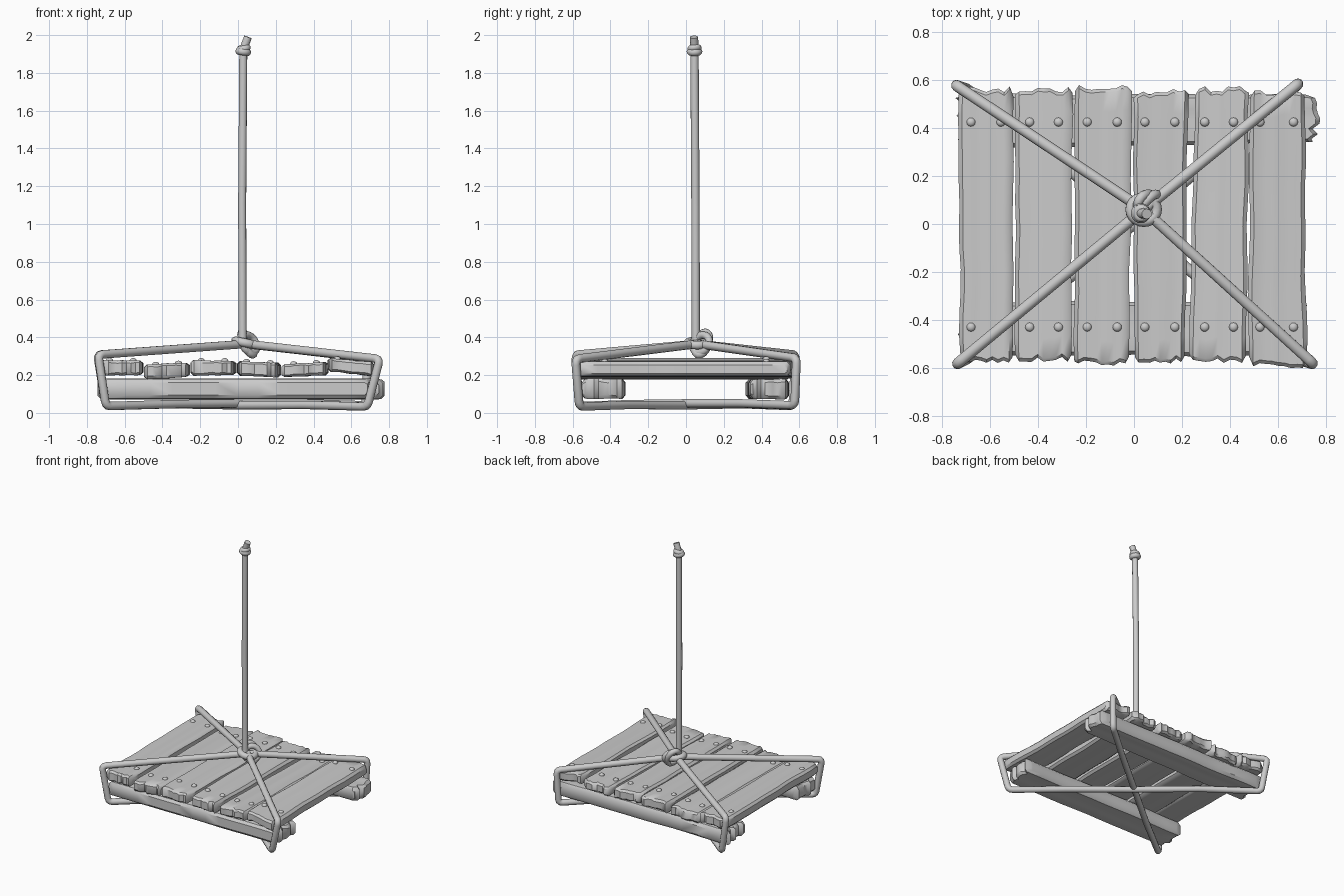
import bpy, bmesh, math, random
from mathutils import Vector, Matrix, noise

if "Cube" in bpy.data.objects:
    bpy.data.objects.remove(bpy.data.objects["Cube"])

random.seed(7)


def finish(name, bm, angle=40):
    bmesh.ops.recalc_face_normals(bm, faces=bm.faces)
    me = bpy.data.meshes.new(name)
    bm.to_mesh(me)
    bm.free()
    ob = bpy.data.objects.new(name, me)
    bpy.context.collection.objects.link(ob)
    bpy.ops.object.select_all(action='DESELECT')
    ob.select_set(True)
    bpy.context.view_layer.objects.active = ob
    bpy.ops.object.shade_smooth_by_angle(angle=math.radians(angle))
    return ob


# Weathered board along local y: wavy long edges, grooved faces, splintered ends
def board(name, edges0, edges1, y0, y1, z0, z1, jag, tilt=0.0, rotate=False):
    us = [0, .07, .18, .29, .4, .5, .61, .72, .83, .93, 1]
    n, segs = len(us), 12
    h, zc = (z1 - z0) / 2, (z0 + z1) / 2
    seed = random.uniform(0, 50)
    j0 = [random.uniform(0, jag) for _ in us]
    j1 = [random.uniform(0, jag) for _ in us]
    for j in (j0, j1):
        j[0] += .022
        j[-1] += .022
    groove = [random.uniform(0, .005) for _ in us]
    ts = [0, .012] + [i / segs for i in range(1, segs)] + [.988, 1]
    bm = bmesh.new()
    rings = []
    for k, t in enumerate(ts):
        end = k in (0, len(ts) - 1)
        a = edges0[0] + (edges1[0] - edges0[0]) * t
        b = edges0[1] + (edges1[1] - edges0[1]) * t
        a += .008 * noise.noise(Vector((seed, t * 5, 0)))
        b += .008 * noise.noise(Vector((seed, t * 5, 9)))
        rows = []
        for s in (1, -1):
            row = []
            for i, u in enumerate(us):
                lo, hi = y0 + j0[i], y1 - j1[i]
                y = lo + (hi - lo) * t
                hh = h - groove[i]
                if i in (0, n - 1):
                    hh = h * .6
                if end:
                    hh *= .66 + random.uniform(-.08, .08)
                x = a + (b - a) * u
                row.append(bm.verts.new((x, y, zc + s * hh + tilt * (u - .5))))
            rows.append(row)
        rings.append(rows)
    for r, q in zip(rings, rings[1:]):
        for i in range(n - 1):
            for s in (0, 1):
                bm.faces.new((r[s][i], r[s][i + 1], q[s][i + 1], q[s][i]))
        for i in (0, n - 1):
            bm.faces.new((r[0][i], r[1][i], q[1][i], q[0][i]))
    for r in (rings[0], rings[-1]):
        for i in range(n - 1):
            bm.faces.new((r[0][i], r[0][i + 1], r[1][i + 1], r[1][i]))
    if rotate:
        bmesh.ops.transform(bm, matrix=Matrix.Rotation(-math.pi / 2, 4, 'Z'), verts=bm.verts)
    return finish(name, bm)


# Rope: round tube along a path, corners softened
def rope(name, pts, r=.023, closed=False, soft=.03):
    pts = [Vector(p) for p in pts]
    path = []
    for i, p in enumerate(pts):
        if closed or soft == 0 or i in (0, len(pts) - 1):
            path.append(p)
            continue
        a = p + (pts[i - 1] - p).normalized() * soft
        b = p + (pts[i + 1] - p).normalized() * soft
        path += [a.lerp(p, t).lerp(p.lerp(b, t), t) for t in (0, .33, .67, 1)]
    cu = bpy.data.curves.new(name, 'CURVE')
    cu.dimensions = '3D'
    cu.bevel_depth, cu.bevel_resolution, cu.use_fill_caps = r, 3, True
    sp = cu.splines.new('POLY')
    sp.points.add(len(path) - 1)
    for q, p in zip(sp.points, path):
        q.co = (*p, 1)
    sp.use_cyclic_u = closed
    tmp = bpy.data.objects.new(name, cu)
    bpy.context.collection.objects.link(tmp)
    bpy.context.view_layer.update()
    me = tmp.to_mesh()
    bm = bmesh.new()
    bm.from_mesh(me)
    tmp.to_mesh_clear()
    bpy.data.objects.remove(tmp)
    bmesh.ops.remove_doubles(bm, verts=bm.verts, dist=.0001)
    return finish(name, bm, 50)


def ring(name, centre, rx, ry, rot, r):
    m = Matrix.Translation(centre)
    for ang, ax in rot:
        m = m @ Matrix.Rotation(math.radians(ang), 4, ax)
    pts = [m @ Vector((rx * math.cos(a), ry * math.sin(a), 0))
           for a in (2 * math.pi * i / 20 for i in range(20))]
    return rope(name, pts, r, True)


# Deck planks: front edges, back edges, y range, z range, sideways tilt
planks = [
    ((-.725, -.508), (-.732, -.502), -.58, .575, .197, .28, 0),
    ((-.495, -.262), (-.495, -.258), -.577, .575, .182, .263, .012),
    ((-.248, -.022), (-.247, -.008), -.595, .585, .196, .28, 0),
    ((.002, .212), (-.003, .226), -.585, .563, .19, .272, -.01),
    ((.23, .467), (.255, .48), -.58, .576, .192, .266, .012),
    ((.476, .72), (.486, .711), -.602, .56, .205, .282, -.025),
]
nail_x = [(-.68, -.555), (-.435, -.315), (-.195, -.07),
          (.045, .17), (.295, .415), (.525, .665)]
for i, (e0, e1, y0, y1, z0, z1, tilt) in enumerate(planks):
    board(f"deck_plank_{i + 1}", e0, e1, y0, y1, z0, z1, .026, tilt)
    # Domed nail heads
    bm = bmesh.new()
    for x in nail_x[i]:
        for y in (-.43, .425):
            u = (x - e0[0]) / (e0[1] - e0[0]) - .5
            m = Matrix.Translation((x, y, z1 - .004 + tilt * u)) @ Matrix.Diagonal((1, 1, .75, 1))
            bmesh.ops.create_uvsphere(bm, u_segments=12, v_segments=8, radius=.019, matrix=m)
    finish(f"nails_{i + 1}", bm)

# Cross beams under the deck (local x becomes -y after the turn)
board("front_beam", (.325, .545), (.325, .55), -.735, .725, .072, .183, .035, rotate=True)
board("back_beam", (-.54, -.315), (-.54, -.34), -.745, .778, .07, .182, .04, rotate=True)

# Sling ropes: two diagonal loops round the deck, meeting at the knot
K = (.04, .06, .365)
rope("sling_rope_a", [K, (-.74, -.585, .308), (-.70, -.565, .036), (-.36, -.30, .046),
                      (0, 0, .05), (.36, .3, .05), (.675, .575, .04), (.685, .585, .29), K])
rope("sling_rope_b", [K, (-.745, .58, .308), (-.70, .565, .036), (-.36, .3, .046),
                      (0, 0, .04), (.36, -.3, .042), (.685, -.565, .033), (.75, -.585, .285), K])

# Centre knot: interlocked rope turns
c = Vector((.04, .06, .365))
ring("knot_turn_flat", c + Vector((0, 0, .005)), .055, .05, [(12, 'Y')], .023)
ring("knot_turn_upright", c + Vector((.01, .025, .002)), .042, .068, [(60, 'Z'), (62, 'X')], .02)
ring("knot_turn_slanted", c + Vector((.02, .02, .0)), .05, .055, [(-40, 'Z'), (70, 'Y')], .02)

# Hanging rope with a stopper knot and loose tip
rope("hanging_rope", [(.025, .052, .35), (.022, .05, 1.1), (.028, .045, 1.9),
                      (.03, .045, 1.93), (.053, .042, 1.99)], .022, soft=.01)
ring("stopper_knot_lower", (.028, .045, 1.912), .022, .022, [(8, 'Y')], .02)
ring("stopper_knot_upper", (.03, .045, 1.93), .02, .02, [(-12, 'Y'), (8, 'X')], .018)
